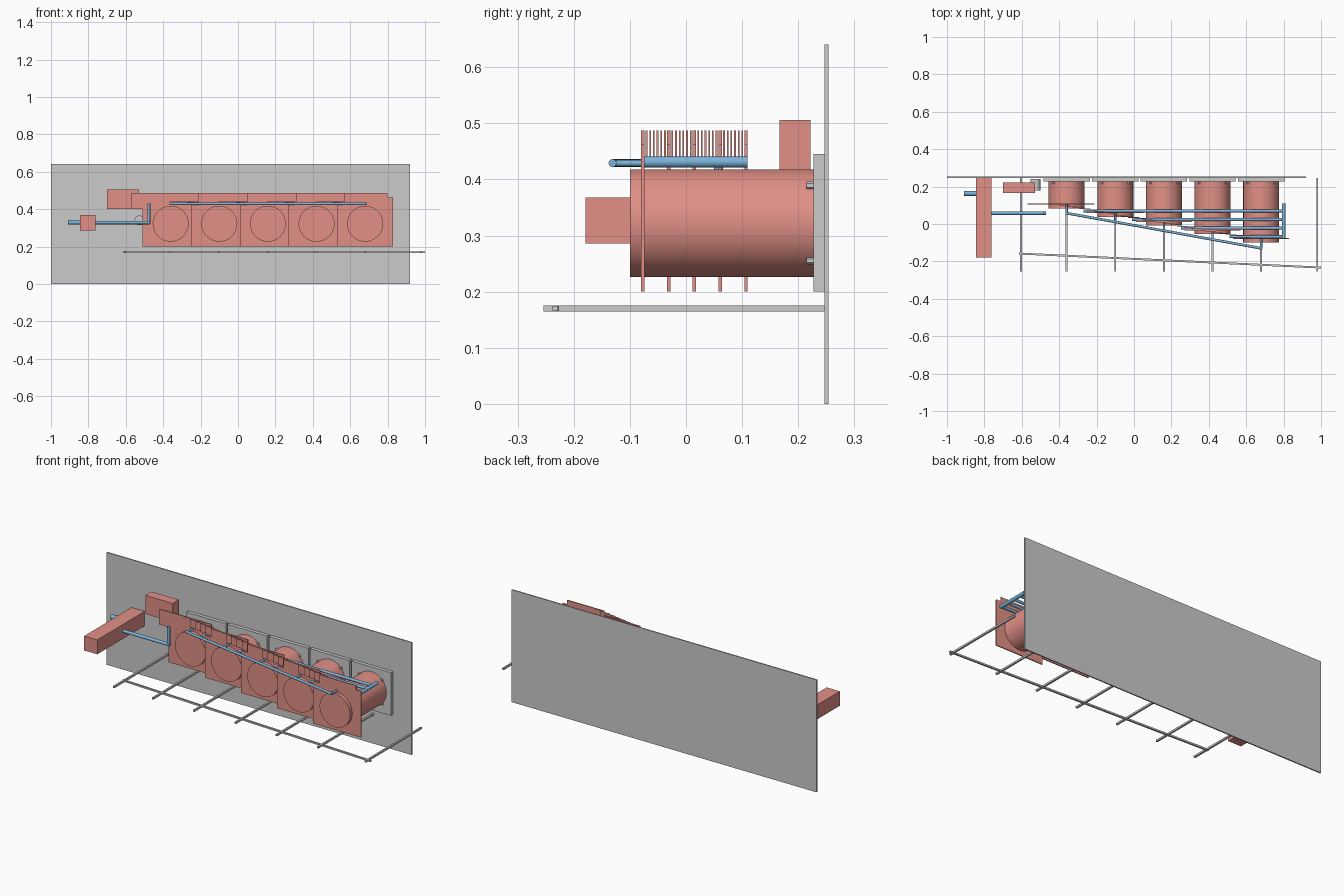
import bpy, bmesh, math
from mathutils import Vector

if "Cube" in bpy.data.objects:
    bpy.data.objects.remove(bpy.data.objects["Cube"])


def material(name, col):
    m = bpy.data.materials.new(name)
    m.diffuse_color = (*col, 1)
    m.use_nodes = True
    m.node_tree.nodes["Principled BSDF"].inputs["Base Color"].default_value = m.diffuse_color
    return m


RED = material("salmon", (0.75, 0.28, 0.24))
BLUE = material("blue", (0.2, 0.45, 0.7))


def finish(name, bm, mat=None, smooth=False):
    bmesh.ops.recalc_face_normals(bm, faces=bm.faces)
    me = bpy.data.meshes.new(name)
    bm.to_mesh(me)
    bm.free()
    ob = bpy.data.objects.new(name, me)
    bpy.context.collection.objects.link(ob)
    if mat:
        me.materials.append(mat)
    if smooth:
        bpy.ops.object.select_all(action='DESELECT')
        ob.select_set(True)
        bpy.context.view_layer.objects.active = ob
        bpy.ops.object.shade_smooth_by_angle(angle=math.radians(35))
    return ob


def box(name, x, y, z, mat=None):
    bm = bmesh.new()
    bmesh.ops.create_cube(bm, size=1)
    for v in bm.verts:
        v.co = Vector([(r[0] + r[1]) / 2 + c * (r[1] - r[0]) for r, c in zip((x, y, z), v.co)])
    return finish(name, bm, mat)


def rod(name, a, b, r, mat=None, n=20):
    a, b = Vector(a), Vector(b)
    bm = bmesh.new()
    bmesh.ops.create_cone(bm, cap_ends=True, segments=n, radius1=r, radius2=r, depth=(b - a).length)
    rot = (b - a).to_track_quat('Z', 'Y')
    for v in bm.verts:
        v.co = rot @ v.co + (a + b) / 2
    return finish(name, bm, mat, True)


def plate(name, pts, y, t, mat):
    bm = bmesh.new()
    f = bm.faces.new([bm.verts.new((x, y - t / 2, z)) for x, z in pts])
    ext = bmesh.ops.extrude_face_region(bm, geom=[f])["geom"]
    for v in ext:
        if isinstance(v, bmesh.types.BMVert):
            v.co.y += t
    return finish(name, bm, mat)


# back wall
box("back_wall", (-1, 0.92), (0.247, 0.254), (0, 0.64))

# five drums of growing length with mounts, bolts and front plates
for i in range(5):
    c = -0.36 + 0.26 * i
    y = 0.107 - 0.046 * i
    k = i + 1
    rod(f"drum_{k}", (c, 0.227, 0.322), (c, y - 0.023, 0.322), 0.096, RED, 64)
    box(f"mount_{k}", (c - 0.124, c + 0.124), (0.227, 0.247), (0.2, 0.445))
    for sx in (-1, 1):
        for z in (0.255, 0.389):
            rod(f"mount_bolt_{k}", (c + sx * 0.072, 0.215, z), (c + sx * 0.072, 0.228, z), 0.007, None, 6)
    pts = [(c - 0.15, 0.2), (c + 0.15, 0.2), (c + 0.15, 0.462), (c + 0.12, 0.462), (c + 0.12, 0.487)]
    if i == 0:
        pts += [(c - 0.21, 0.487), (c - 0.21, 0.4), (c - 0.15, 0.4)]
    else:
        pts += [(c - 0.11, 0.487), (c - 0.11, 0.44), (c - 0.15, 0.44)]
    plate(f"front_plate_{k}", pts, y, 0.006, RED)
    # feed stub from the sloping pipe and supply line to the manifold
    yp = 0.058 - 0.047 * i
    rod(f"feed_stub_{k}", (c, yp, 0.429), (c, y, 0.429), 0.006, BLUE)
    if i:
        rod(f"supply_line_{k}", (c - 0.17, y + 0.009, 0.43), (0.8, y + 0.009, 0.43), 0.008, BLUE)
    # stepped fins bridging to the next plate
    if i < 4:
        for j in range(1, 7):
            f = j / 7
            x = c - 0.05 + 0.26 * f
            box(f"step_fin_{k}_{j}", (x - 0.03, x + 0.03),
                (y - 0.046 * f - 0.0015, y - 0.046 * f + 0.0015), (0.441, 0.487), RED)

# blue pipework
rod("manifold", (0.8, -0.08, 0.431), (0.8, 0.11, 0.431), 0.01, BLUE)
rod("sloping_pipe", (-0.366, 0.059, 0.429), (0.686, -0.131, 0.429), 0.007, BLUE)
rod("inlet_pipe", (-0.765, 0.058, 0.328), (-0.47, 0.058, 0.328), 0.009, BLUE)
rod("inlet_riser", (-0.477, 0.058, 0.322), (-0.477, 0.058, 0.431), 0.008, BLUE)
rod("outer_pipe", (-0.91, 0.163, 0.33), (-0.84, 0.163, 0.33), 0.013, BLUE)

# side boxes
box("side_beam", (-0.844, -0.761), (-0.179, 0.25), (0.286, 0.368), RED)
box("control_box", (-0.7, -0.528), (0.167, 0.222), (0.4, 0.506), RED)
rod("pivot", (-0.527, 0.18, 0.34), (-0.527, 0.24, 0.34), 0.026, None, 24)

# support rack
for x in (-0.605, -0.36, -0.1, 0.16, 0.42, 0.68, 0.98):
    box("rack_arm", (x - 0.005, x + 0.005), (-0.254, 0.247), (0.165, 0.175))
a, b = Vector((-0.615, -0.158, 0.17)), Vector((1.0, -0.233, 0.17))
rail = box("rack_rail", (-0.808, 0.808), (-0.005, 0.005), (-0.0045, 0.0045))
rail.location = (a + b) / 2
rail.rotation_euler.z = math.atan2(b.y - a.y, b.x - a.x)
